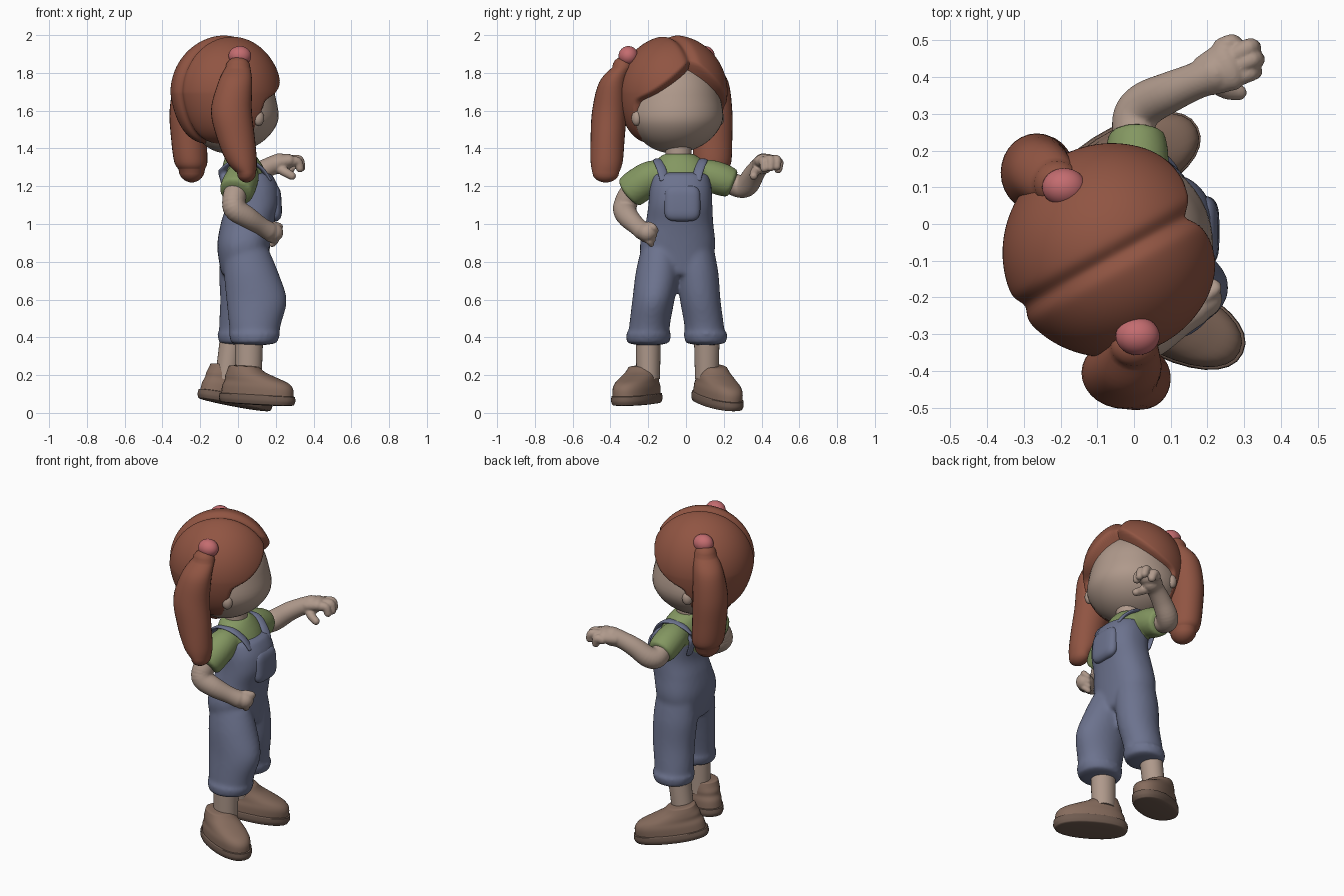
import bpy, bmesh, math
from mathutils import Vector, Matrix

if "Cube" in bpy.data.objects:
    bpy.data.objects.remove(bpy.data.objects["Cube"])

COL = dict(hair=(.28, .09, .055), skin=(.43, .32, .26), denim=(.15, .17, .27),
           shirt=(.23, .31, .12), shoe=(.24, .15, .11), sole=(.16, .105, .08), pink=(.55, .15, .16))
MAT = {}
for k, c in COL.items():
    MAT[k] = bpy.data.materials.new(k)
    MAT[k].diffuse_color = (*c, 1)


def finish(bm, name, mat, matrix=Matrix()):
    bmesh.ops.recalc_face_normals(bm, faces=bm.faces)
    me = bpy.data.meshes.new(name)
    bm.to_mesh(me)
    bm.free()
    me.transform(matrix)
    me.materials.append(MAT[mat])
    ob = bpy.data.objects.new(name, me)
    bpy.context.collection.objects.link(ob)
    bpy.ops.object.select_all(action='DESELECT')
    bpy.context.view_layer.objects.active = ob
    ob.select_set(True)
    bpy.ops.object.shade_smooth_by_angle(angle=math.radians(60))
    return ob


def spline(pts, steps=5):
    out, n = [], len(pts)
    for i in range(n - 1):
        a, b, c, d = (Vector(pts[min(max(j, 0), n - 1)]) for j in (i - 1, i, i + 1, i + 2))
        for s in range(steps):
            t = s / steps
            out.append(.5 * (2 * b + (c - a) * t + (2 * a - 5 * b + 4 * c - d) * t * t + (3 * b - a - 3 * c + d) * t ** 3))
    return out + [Vector(pts[-1])]


def loft(name, mat, pts, flat=False, cap=1.0, power=2.0, seg=28, matrix=Matrix(), ref=(.13, .2, .97)):
    """Loft through points (x, y, z, r1, r2); flat keeps the rings horizontal."""
    pts = [tuple(p) + (p[3],) if len(p) == 4 else p for p in pts]
    path = spline(pts)
    rings = []
    for i, p in enumerate(path):
        t = Vector((path[min(i + 1, len(path) - 1)] - path[max(i - 1, 0)])[:3]).normalized()
        if flat:
            t = Vector((0, 0, 1 if path[-1][2] > path[0][2] else -1))
            u, w = Vector((1, 0, 0)), Vector((0, 1, 0))
        else:
            u = t.cross(Vector(ref)).normalized()
            w = u.cross(t)
        rings.append((Vector(p[:3]), t, u, w, p[3], p[4]))

    def dome(ring, sign):
        c, t, u, w, a, b = ring
        return [(c + t * sign * cap * min(a, b) * math.sin(q), t, u, w, a * math.cos(q), b * math.cos(q))
                for q in (.35, .7, 1.05, 1.35, 1.5)]
    if cap:
        rings = dome(rings[0], -1)[::-1] + rings + dome(rings[-1], 1)
    bm = bmesh.new()
    loops = []
    for c, t, u, w, a, b in rings:
        loop = []
        for k in range(seg):
            q = 2 * math.pi * k / seg
            cs, sn = math.cos(q), math.sin(q)
            loop.append(bm.verts.new(c + u * a * math.copysign(abs(cs) ** (2 / power), cs)
                                     + w * b * math.copysign(abs(sn) ** (2 / power), sn)))
        loops.append(loop)
    for A, B in zip(loops, loops[1:]):
        for k in range(seg):
            bm.faces.new((A[k], A[(k + 1) % seg], B[(k + 1) % seg], B[k]))
    bm.faces.new(loops[0])
    bm.faces.new(loops[-1])
    return finish(bm, name, mat, matrix)


def ball(name, mat, matrix, shape=None, u=32, v=20):
    bm = bmesh.new()
    bmesh.ops.create_uvsphere(bm, u_segments=u, v_segments=v, radius=1)
    for vert in bm.verts:
        if shape:
            vert.co = shape(vert.co)
    return finish(bm, name, mat, matrix)


def fuse(name, parts, voxel, smooth):
    """Join parts and blend them into one soft skin."""
    bpy.ops.object.select_all(action='DESELECT')
    for p in parts:
        p.select_set(True)
    bpy.context.view_layer.objects.active = parts[0]
    bpy.ops.object.join()
    ob = parts[0]
    ob.name = name
    m = ob.modifiers.new('blend', 'REMESH')
    m.mode, m.voxel_size, m.use_smooth_shade = 'VOXEL', voxel, True
    m = ob.modifiers.new('soften', 'SMOOTH')
    m.factor, m.iterations = .5, smooth


def sstep(a, b, x):
    t = min(max((x - a) / (b - a), 0), 1)
    return t * t * (3 - 2 * t)


# Head, turned towards the character's left
HEAD = Matrix.Translation((-.06, -.07, 0)) @ Matrix.Rotation(math.radians(29), 4, 'Z')


def face_shape(n):
    jaw = 1 + .1 * sstep(.2, -.4, n.z) * sstep(-.3, .3, n.x)   # full cheeks, flatter chin
    z = 1.63 + .27 * n.z if n.z > 0 else 1.63 + .255 * math.copysign(abs(n.z) ** .95, n.z)
    return Vector(((.265 * jaw if n.x > 0 else .19) * n.x, .25 * n.y * jaw, z))


def hair_shape(n):
    # lower half stays wide, so the hair covers the nape and sides
    wide = 1 if n.z > 0 else max(1 - n.z * n.z, 1e-4) ** -.25
    p = Vector(((.29 if n.x > 0 else .30) * n.x * wide, .29 * n.y * wide, 1.695 + (.305 if n.z > 0 else .275) * n.z))
    if n.z < 0:
        p.x, p.y = p.x * (1 + .12 * n.z), p.y * (1 + .04 * n.z)
    side = abs(p.y + .02)
    line = 1.86 - .9 * side ** 1.05
    face = sstep(line + .02, line - .02, p.z) * sstep(.03, .08, p.x - .3 * (p.z - 1.5))
    k = (1 - .06 * math.exp(-(side / .028) ** 2)) * (1 - .28 * face)
    return Vector((p.x * k, p.y * k, 1.66 + (p.z - 1.66) * k))


ball('head', 'skin', HEAD, face_shape, 48, 32)
ball('hair', 'hair', HEAD, hair_shape, 160, 120)
for s in (-1, 1):
    ball('ear', 'skin', HEAD @ Matrix.Translation((.055, s * .25, 1.56)) @ Matrix.Diagonal((.03, .025, .04, 1)))

# Pigtails and hair ties
loft('pigtail_right', 'hair', [(.0, -.335, 1.83, .065, .055), (-.015, -.385, 1.75, .09, .075), (-.035, -.405, 1.6, .108, .092),
     (-.01, -.415, 1.45, .1, .09), (.02, -.42, 1.33, .08, .085), (.045, -.425, 1.27, .05, .07)], flat=True)
loft('pigtail_left', 'hair', [(-.21, .11, 1.83, .065), (-.25, .14, 1.75, .085), (-.265, .14, 1.6, .097, .105),
     (-.26, .14, 1.45, .094, .105), (-.25, .14, 1.33, .088, .1), (-.245, .14, 1.29, .07, .08)], flat=True)
for x, y in ((.01, -.305), (-.19, .10)):
    ball('hair_tie', 'pink', Matrix.Translation((x, y, 1.89)) @ Matrix.Diagonal((.06, .052, .052, 1)))

# Neck and shirt
loft('neck', 'skin', [(.01, -.04, 1.28, .07), (.01, -.04, 1.45, .068)], flat=True, cap=0)
shirt = loft('shirt', 'shirt', [(.05, -.03, 1.1, .11, .15), (.05, -.03, 1.2, .12, .155), (.03, -.03, 1.28, .115, .15),
             (.02, -.035, 1.335, .095, .125), (.012, -.038, 1.37, .075, .08)], flat=True, cap=0)
sleeve_r = loft('sleeve_r', 'shirt', [(.03, -.08, 1.27, .07), (.025, -.18, 1.25, .086), (.005, -.25, 1.205, .093),
                (-.01, -.295, 1.17, .09)], cap=.2)
sleeve_l = loft('sleeve_l', 'shirt', [(.02, .03, 1.27, .07), (.01, .12, 1.257, .084), (.008, .19, 1.235, .086),
                (.008, .24, 1.215, .078)], cap=.2)
fuse('shirt', [shirt, sleeve_r, sleeve_l], .01, 5)

# Dungarees: body, two legs and rolled hems blended together
body = loft('dungarees', 'denim', [(.03, -.045, .74, .12, .17), (.03, -.045, .88, .14, .2), (.05, -.035, 1.0, .142, .18),
            (.078, -.03, 1.1, .142, .17), (.075, -.028, 1.19, .14, .164), (.06, -.028, 1.255, .125, .15)],
            flat=True, cap=.2, power=2.3)
leg_r = loft('leg_r', 'denim', [(.045, -.14, .86, .12, .1), (.07, -.152, .74, .145, .115), (.098, -.172, .6, .16, .112),
             (.09, -.192, .47, .138, .108), (.085, -.198, .38, .125, .11)], flat=True, cap=.15)
leg_l = loft('leg_l', 'denim', [(.03, .05, .86, .12, .1), (.03, .06, .74, .13, .112), (.03, .075, .6, .125, .108),
             (.015, .095, .47, .115, .105), (.01, .105, .38, .112, .107)], flat=True, cap=.15)
hem_r = loft('hem_r', 'denim', [(.085, -.2, .375, .125, .115), (.088, -.198, .42, .137, .12)], flat=True, cap=.15)
hem_l = loft('hem_l', 'denim', [(.01, .105, .375, .113, .11), (.012, .103, .42, .122, .117)], flat=True, cap=.15)
fuse('dungarees', [body, leg_r, leg_l, hem_r, hem_l], .012, 8)
ball('pocket', 'denim', Matrix.Translation((.195, -.02, 1.11)) @ Matrix.Rotation(math.radians(-3), 4, 'Y'),
     lambda n: Vector((.036 * n.x, *(.096 * math.copysign(abs(q) ** .5, q) for q in (n.y, n.z)))))
for s in (-1, 1):
    y = -.03
    loft('strap', 'denim', [(.165, y + s * .085, 1.235, .026, .01), (.128, y + s * .1, 1.29, .026, .01),
         (.06, y + s * .118, 1.335, .026, .01), (-.035, y + s * .11, 1.325, .026, .01),
         (-.085, y + s * .09, 1.26, .026, .01), (-.06, y + s * .08, 1.15, .026, .01)], ref=(.3, .01, 1), seg=16)

# Arms with hands
right = [loft('arm', 'skin', [(.01, -.24, 1.23, .06), (-.02, -.305, 1.14, .062), (-.015, -.325, 1.08, .062),
              (.05, -.305, 1.035, .057), (.12, -.26, .99, .048), (.16, -.23, .965, .05)]),
         loft('palm', 'skin', [(.16, -.225, .965, .048), (.19, -.205, .955, .05)])]
for i in range(4):
    o = Vector((-.008 * i, -.008 * i, -.024 * i))
    a, b, c = (Vector(q) + o for q in ((.19, -.2, .995), (.222, -.175, .985), (.205, -.16, .965)))
    right.append(loft('finger', 'skin', [(*a, .019), (*b, .018), (*c, .016)], seg=14))
fuse('right_arm', right, .006, 2)

left = [loft('arm', 'skin', [(.008, .2, 1.235, .055), (0, .28, 1.2, .06), (.03, .325, 1.21, .061),
             (.1, .36, 1.265, .055), (.17, .39, 1.305, .05), (.22, .41, 1.32, .055)]),
        loft('palm', 'skin', [(.2, .405, 1.32, .058, .042), (.255, .43, 1.33, .07, .042)])]
for base, mid, tip in (((.24, .48, 1.32), (.265, .492, 1.325), (.278, .488, 1.29)),
                       ((.27, .455, 1.335), (.312, .48, 1.34), (.325, .48, 1.305)),
                       ((.28, .43, 1.335), (.322, .448, 1.34), (.335, .448, 1.3)),
                       ((.28, .4, 1.33), (.315, .412, 1.33), (.328, .415, 1.295)),
                       ((.21, .39, 1.3), (.25, .365, 1.275), (.285, .358, 1.255))):
    left.append(loft('finger', 'skin', [(*base, .027), (*mid, .025), (*tip, .022)], seg=14))
fuse('left_arm', left, .006, 2)

# Ankles and shoes
loft('ankle_right', 'skin', [(.055, -.2, .18, .07, .062), (.06, -.2, .45, .075, .068)], flat=True, cap=0)
loft('ankle_left', 'skin', [(-.06, .11, .18, .062, .062), (-.03, .11, .41, .064, .068)], flat=True, cap=0)
for side, pos, yaw, pitch in (('right', (.1, -.26, .05), -25, 3), ('left', (-.02, .165, .045), 27, 10)):
    m = Matrix.Translation(pos) @ Matrix.Rotation(math.radians(yaw), 4, 'Z') @ Matrix.Rotation(math.radians(pitch), 4, 'Y')
    loft('sole_' + side, 'sole', [(0, 0, 0, .208, .1), (0, 0, .02, .216, .106), (0, 0, .045, .213, .104)],
         flat=True, cap=.08, power=2.2, matrix=m)
    loft('shoe_' + side, 'shoe', [(0, 0, .04, .205, .098), (0, 0, .085, .2, .098), (-.008, 0, .115, .18, .092),
         (-.04, 0, .14, .145, .087), (-.07, 0, .165, .105, .08), (-.085, 0, .19, .082, .072)],
         flat=True, cap=.1, power=2.2, matrix=m)

for m in bpy.data.materials:
    if m.users and not m.is_grease_pencil:
        m.use_nodes = True
        m.node_tree.nodes["Principled BSDF"].inputs["Base Color"].default_value = m.diffuse_color
